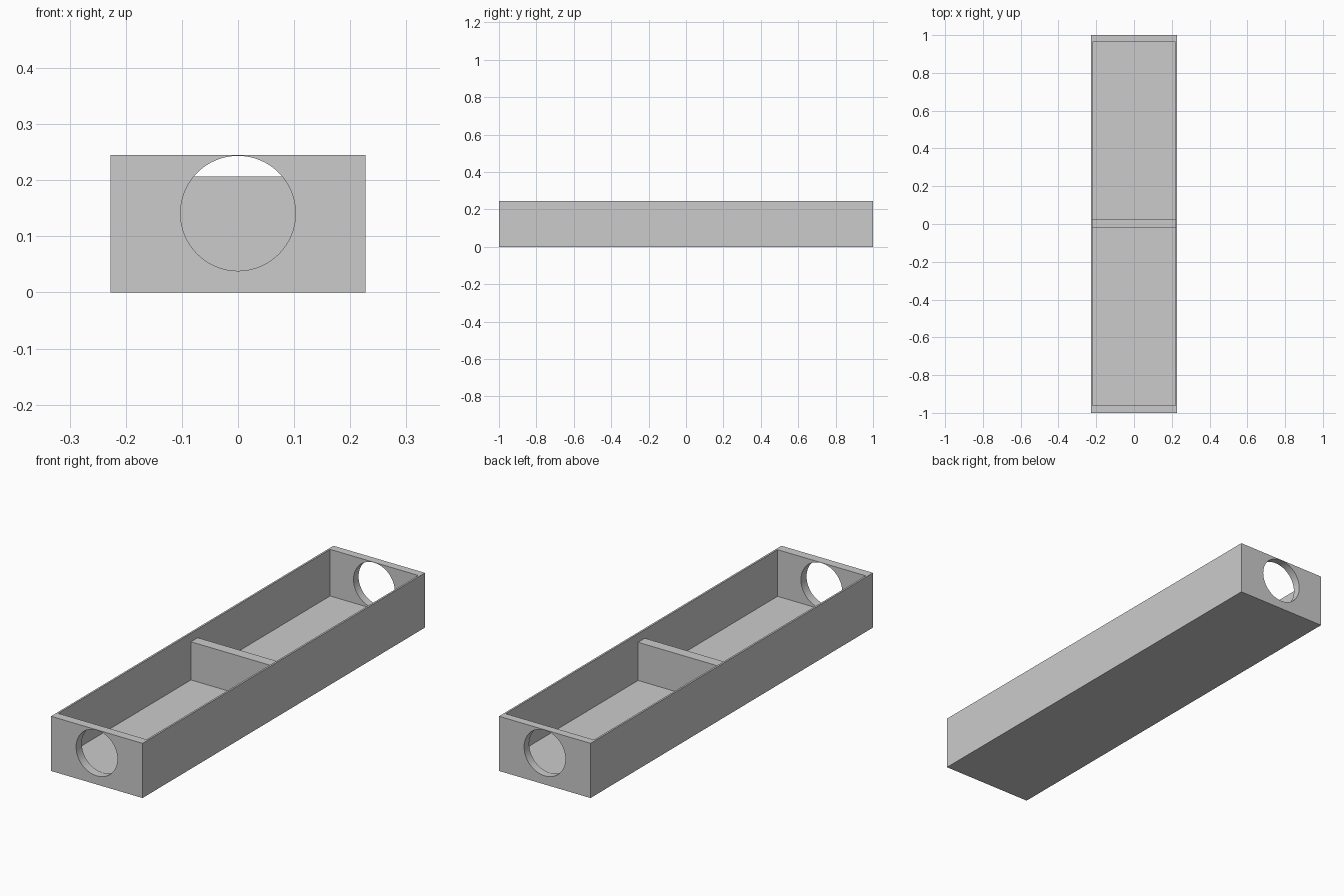
import bpy
from math import pi

if "Cube" in bpy.data.objects:
    bpy.data.objects.remove(bpy.data.objects["Cube"])

HALF_X, HALF_Y, HEIGHT = 0.227, 1.0, 0.245
IN_X, IN_Y0, IN_Y1, FLOOR = 0.2185, -0.96, 0.964, 0.036
HOLE_Z, HOLE_R = 0.141, 0.1025


def box(name, x0, x1, y0, y1, z0, z1):
    bpy.ops.mesh.primitive_cube_add(size=1, location=((x0 + x1) / 2, (y0 + y1) / 2, (z0 + z1) / 2))
    ob = bpy.context.object
    ob.name = name
    ob.scale = (x1 - x0, y1 - y0, z1 - z0)
    bpy.ops.object.transform_apply(location=False, rotation=False, scale=True)
    return ob


def cut(target, cutter):
    mod = target.modifiers.new(cutter.name, 'BOOLEAN')
    mod.operation = 'DIFFERENCE'
    mod.solver = 'EXACT'
    mod.object = cutter
    bpy.context.view_layer.objects.active = target
    bpy.ops.object.modifier_apply(modifier=mod.name)
    bpy.data.objects.remove(cutter)


# Open tray: thin side walls, thicker end walls and floor
tray = box("tray", -HALF_X, HALF_X, -HALF_Y, HALF_Y, 0, HEIGHT)
cut(tray, box("cavity", -IN_X, IN_X, IN_Y0, IN_Y1, FLOOR, HEIGHT + 0.1))

# Round hole through each end wall
for side in (-1, 1):
    bpy.ops.mesh.primitive_cylinder_add(vertices=64, radius=HOLE_R, depth=0.2,
                                        location=(0, side * HALF_Y, HOLE_Z), rotation=(pi / 2, 0, 0))
    hole = bpy.context.object
    hole.name = "end_hole"
    cut(tray, hole)

bpy.ops.object.select_all(action='DESELECT')
tray.select_set(True)
bpy.context.view_layer.objects.active = tray
bpy.ops.object.shade_smooth_by_angle(angle=pi / 6)

# Low divider across the middle
box("divider", -IN_X, IN_X, -0.021, 0.027, FLOOR, 0.207)
